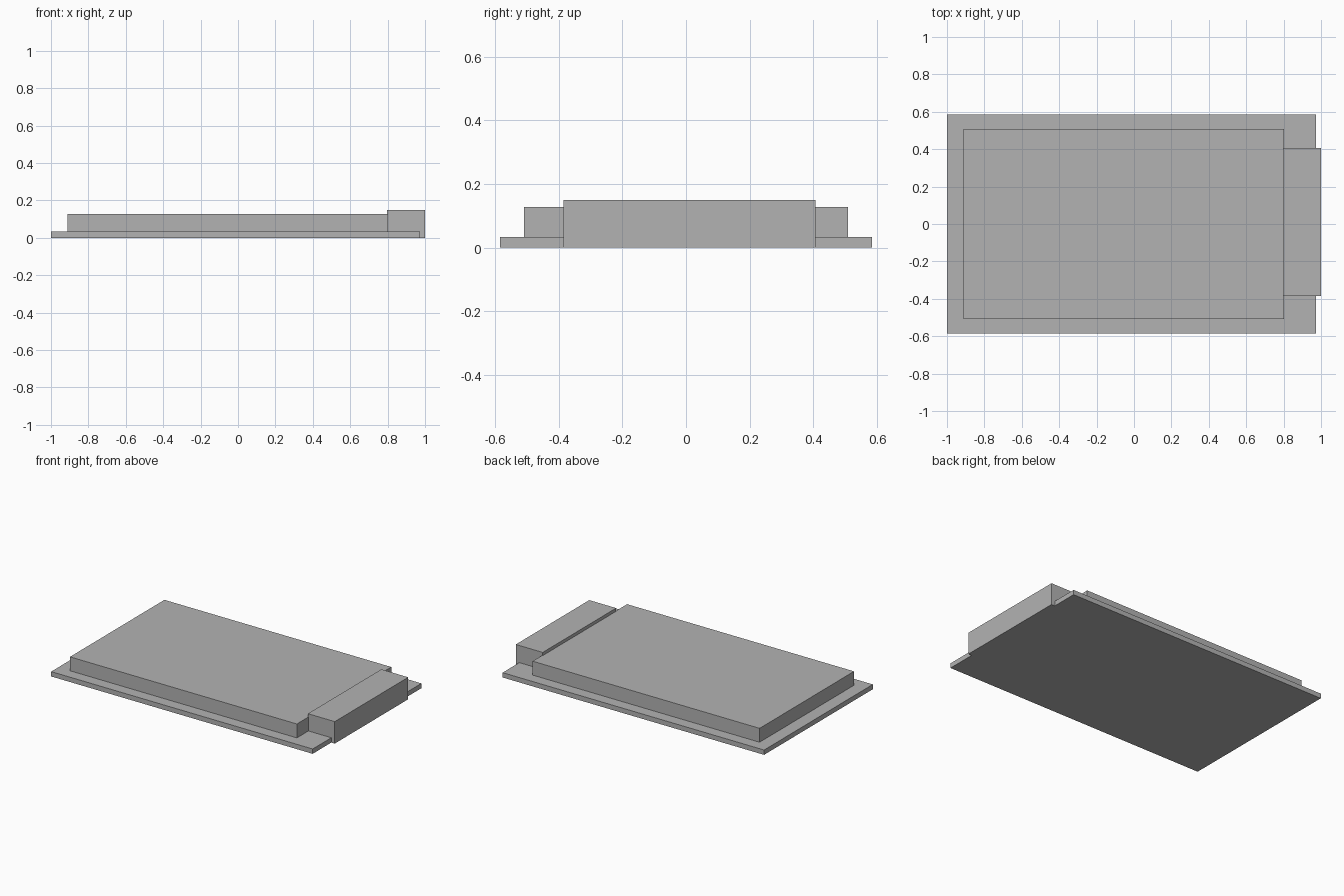
import bpy
from mathutils import Matrix, Vector

cube = bpy.data.objects.get("Cube")
if cube:
    bpy.data.objects.remove(cube, do_unlink=True)

grey = bpy.data.materials.new("plain grey")
grey.use_nodes = True
colour = (0.45, 0.45, 0.45, 1)
grey.diffuse_color = colour
grey.node_tree.nodes["Principled BSDF"].inputs["Base Color"].default_value = colour


def box(name, low, high):
    """Add a box spanning two opposite corners."""
    low, high = Vector(low), Vector(high)
    bpy.ops.mesh.primitive_cube_add(size=1)
    ob = bpy.context.object
    ob.name = ob.data.name = name
    ob.data.transform(Matrix.Translation((low + high) / 2) @ Matrix.Diagonal((*(high - low), 1)))
    ob.data.materials.append(grey)
    return ob


# Thin board underneath
box("base_plate", (-1, -0.586, 0), (0.974, 0.586, 0.033))
# Raised block on the board
box("main_block", (-0.912, -0.509, 0.033), (0.801, 0.509, 0.128))
# Slightly off-centre block overhanging the end of the board
box("end_block", (0.797, -0.385, 0), (1, 0.407, 0.15))
